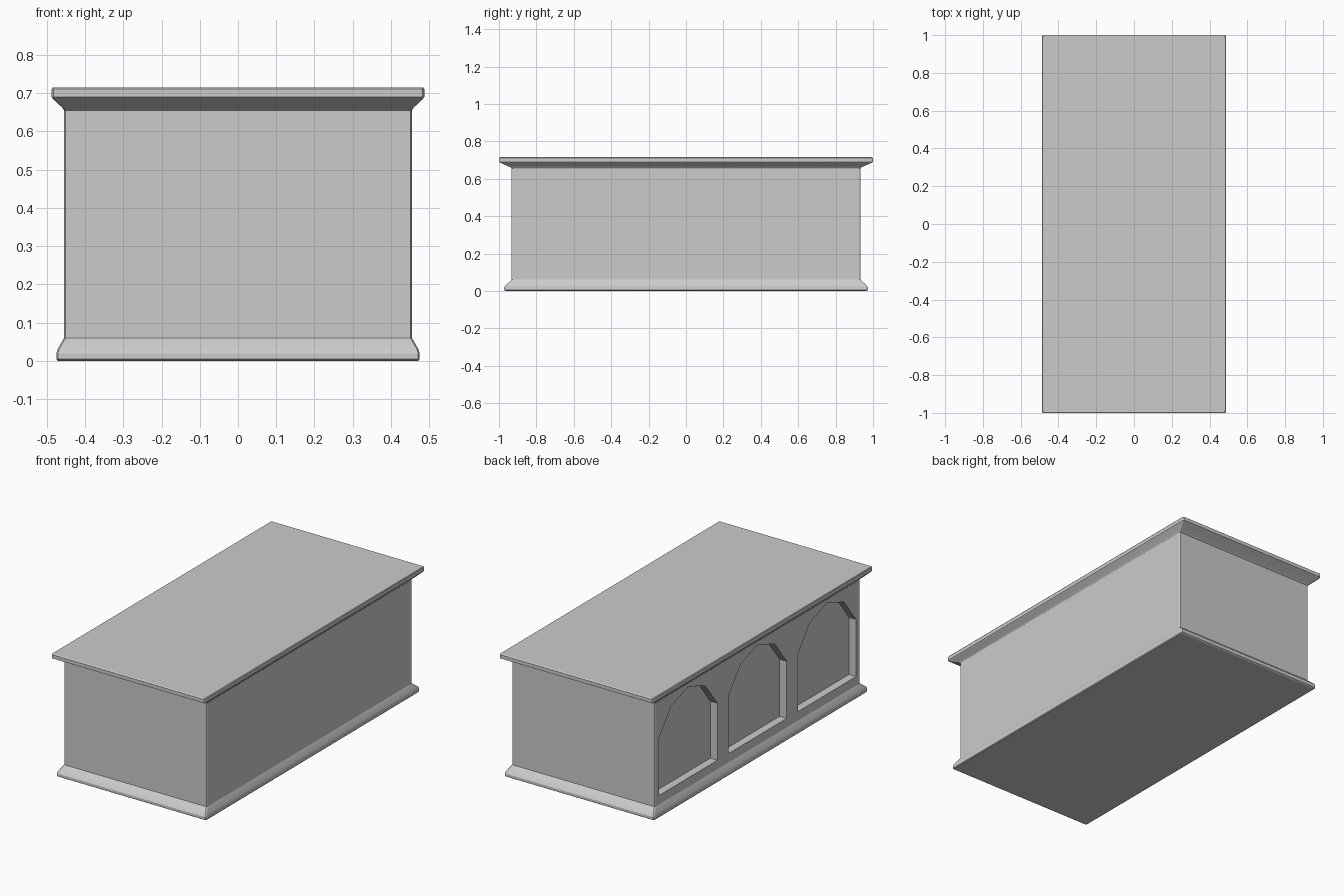
import bpy
import bmesh
import math

if "Cube" in bpy.data.objects:
    bpy.data.objects.remove(bpy.data.objects["Cube"], do_unlink=True)

# Single plain grey finish
grey = bpy.data.materials.new("plain_grey")
grey.use_nodes = True
colour = (0.6, 0.6, 0.6, 1)
grey.diffuse_color = colour
grey.node_tree.nodes["Principled BSDF"].inputs["Base Color"].default_value = colour


def add_loft(name, rings):
    """Skin equal-length rings of points and cap both ends."""
    bm = bmesh.new()
    loops = [[bm.verts.new(p) for p in ring] for ring in rings]
    n = len(loops[0])
    for low, high in zip(loops, loops[1:]):
        for i in range(n):
            j = (i + 1) % n
            bm.faces.new((low[i], low[j], high[j], high[i]))
    bm.faces.new(loops[0][::-1])
    bm.faces.new(loops[-1])
    bmesh.ops.recalc_face_normals(bm, faces=bm.faces)
    mesh = bpy.data.meshes.new(name)
    bm.to_mesh(mesh)
    bm.free()
    mesh.materials.append(grey)
    obj = bpy.data.objects.new(name, mesh)
    bpy.context.collection.objects.link(obj)
    return obj


def chamfered_rectangle(x, y, z, cut_x=0.004, cut_y=0.008):
    """Counter-clockwise rectangle with small corner chamfers."""
    return [(x, y - cut_y, z), (x - cut_x, y, z),
            (cut_x - x, y, z), (-x, y - cut_y, z),
            (-x, cut_y - y, z), (cut_x - x, -y, z),
            (x - cut_x, -y, z), (x, cut_y - y, z)]


# Counter body: half width, half length and height from plinth to cornice
profile = [(0.471, 0.964, 0), (0.475, 0.972, 0.005), (0.475, 0.972, 0.02),
           (0.472, 0.966, 0.03), (0.455, 0.932, 0.06),
           (0.455, 0.932, 0.655), (0.459, 0.94, 0.662),
           (0.482, 0.988, 0.683), (0.487, 1, 0.69),
           (0.487, 1, 0.711), (0.484, 0.994, 0.715)]
counter = add_loft("counter", [chamfered_rectangle(*p) for p in profile])

# Three arched recesses along the -x side
half_arch = [(0.265, 0.112), (0.265, 0.44), (0.155, 0.582)]
arch = half_arch + [(0, 0.636)] + [(-y, z) for y, z in reversed(half_arch)]
for k in (-1, 0, 1):
    cutter = add_loft("arch_cutter", [[(x, k * 0.63 + y, z) for y, z in arch]
                                      for x in (-0.6, -0.41)])
    cutter.hide_render = True
    cut = counter.modifiers.new("arched_recess", 'BOOLEAN')
    cut.operation = 'DIFFERENCE'
    cut.solver = 'EXACT'
    cut.object = cutter
    bpy.context.view_layer.objects.active = counter
    bpy.ops.object.modifier_apply(modifier=cut.name)
    bpy.data.objects.remove(cutter, do_unlink=True)

# Soft mouldings, crisp walls and recesses
for obj in bpy.context.selected_objects:
    obj.select_set(False)
counter.select_set(True)
bpy.context.view_layer.objects.active = counter
bpy.ops.object.shade_smooth_by_angle(angle=math.radians(25))
